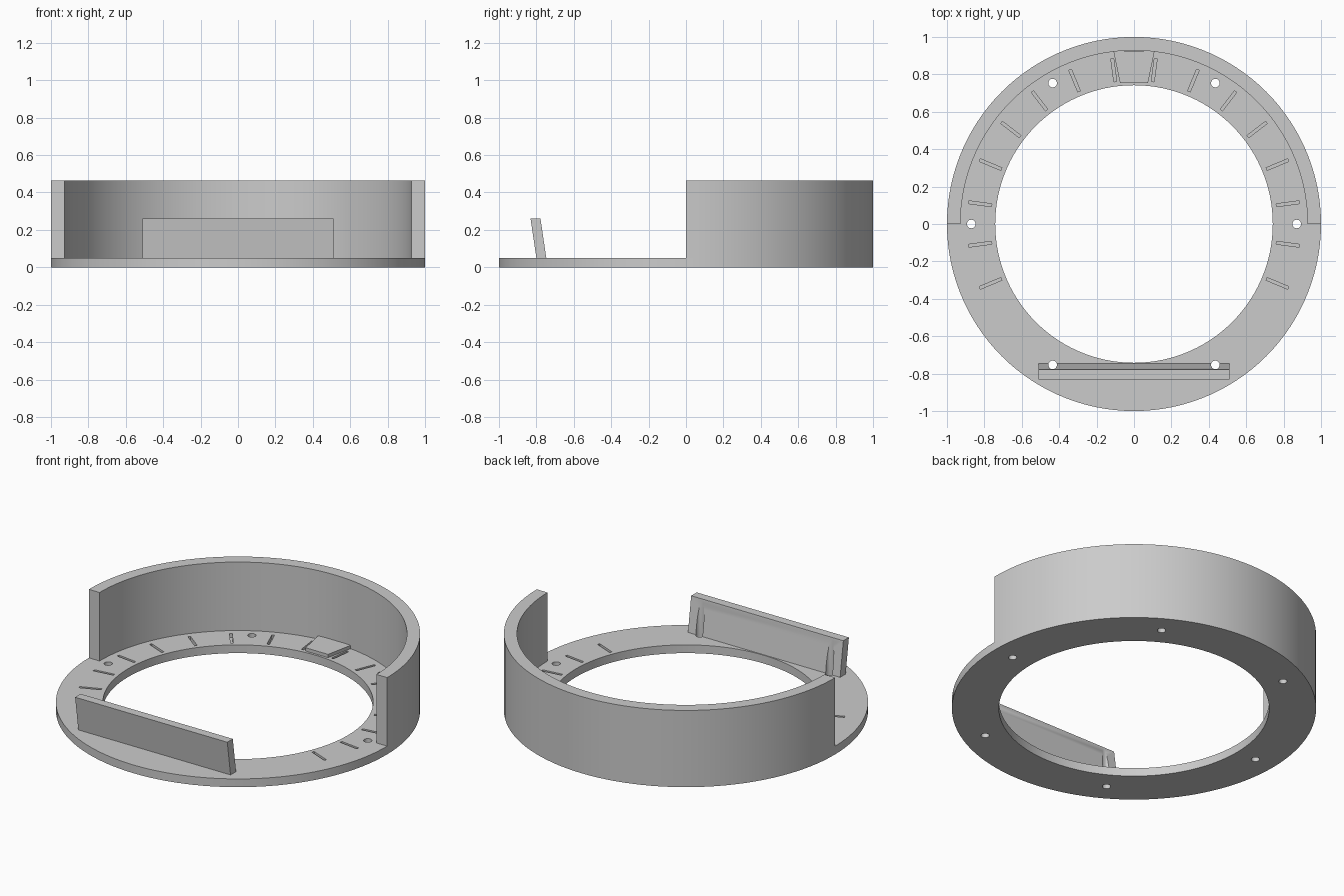
import bpy, bmesh
from math import cos, sin, pi, radians
from mathutils import Matrix, Vector

cube = bpy.data.objects.get("Cube")
if cube:
    bpy.data.objects.remove(cube, do_unlink=True)

INNER, OUTER, WALL_IN = 0.742, 1.0, 0.928
FLOOR, WALL_TOP = 0.05, 0.465
SEGMENTS = 120

grey = bpy.data.materials.new("plain grey")
grey.use_nodes = True
colour = (0.6, 0.6, 0.6, 1)
grey.diffuse_color = colour
grey.node_tree.nodes["Principled BSDF"].inputs["Base Color"].default_value = colour


def finish(name, bm):
    bmesh.ops.recalc_face_normals(bm, faces=bm.faces)
    mesh = bpy.data.meshes.new(name)
    bm.to_mesh(mesh)
    bm.free()
    mesh.materials.append(grey)
    obj = bpy.data.objects.new(name, mesh)
    bpy.context.collection.objects.link(obj)
    return obj


def revolve(name, r0, r1, z0, z1, angle):
    """Sweep a rectangular section around z, from +x."""
    bm = bmesh.new()
    corners = [(r0, 0, z0), (r1, 0, z0), (r1, 0, z1), (r0, 0, z1)]
    section = bm.faces.new([bm.verts.new(c) for c in corners])
    full = angle > 1.99 * pi
    steps = round(SEGMENTS * angle / (2 * pi))
    bmesh.ops.spin(bm, geom=[section, *section.edges, *section.verts],
                   axis=(0, 0, 1), cent=(0, 0, 0), angle=angle, steps=steps)
    if full:
        bmesh.ops.remove_doubles(bm, verts=bm.verts, dist=1e-4)
        caps = [f for f in bm.faces if all(abs(v.co.y) < 1e-4 for v in f.verts)]
        bmesh.ops.delete(bm, geom=caps, context='FACES_ONLY')
    return finish(name, bm)


def prism(name, outline, offset):
    bm = bmesh.new()
    base = bm.faces.new([bm.verts.new(p) for p in outline])
    top = bmesh.ops.extrude_face_region(bm, geom=[base])["geom"]
    verts = [g for g in top if isinstance(g, bmesh.types.BMVert)]
    bmesh.ops.translate(bm, verts=verts, vec=Vector(offset))
    if not any(base.is_valid and f == base for f in bm.faces):
        bm.faces.new([v for v in bm.verts if v not in verts])
    return finish(name, bm)


def add_holes(bm):
    for i in range(6):
        a = radians(60 * i)
        place = Matrix.Translation((0.87 * cos(a), 0.87 * sin(a), 0.2))
        bmesh.ops.create_cone(bm, cap_ends=True, segments=24, radius1=0.023,
                              radius2=0.023, depth=0.8, matrix=place)


def add_slots(bm):
    for i in range(16):
        a = radians(-22.5 + 15 * i)
        place = (Matrix.Rotation(a, 4, 'Z') @ Matrix.Translation((0.83, 0, FLOOR))
                 @ Matrix.Diagonal((0.125, 0.015, 0.05, 1)))
        bmesh.ops.create_cube(bm, size=1, matrix=place)


def cut(obj, *adders):
    """Subtract the shapes and bake the result."""
    bm = bmesh.new()
    for add in adders:
        add(bm)
    cutter = finish("cutter", bm)
    cutter.hide_render = True
    mod = obj.modifiers.new("cut", 'BOOLEAN')
    mod.operation, mod.solver, mod.object = 'DIFFERENCE', 'EXACT', cutter
    graph = bpy.context.evaluated_depsgraph_get()
    baked = bpy.data.meshes.new_from_object(obj.evaluated_get(graph))
    obj.modifiers.clear()
    obj.data = baked
    bpy.data.objects.remove(cutter, do_unlink=True)


# Flat ring with screw holes and radial slots
base_ring = revolve("base_ring", INNER, OUTER, 0, FLOOR, 2 * pi)
cut(base_ring, add_holes, add_slots)

# Half-round wall around the back
back_wall = revolve("back_wall", WALL_IN, OUTER, FLOOR, WALL_TOP, pi)

# Panel leaning outwards at the front, notched by the screw holes
half = 0.51
front_panel = prism("front_panel",
                    [(-half, -0.80, FLOOR), (-half, -0.747, FLOOR),
                     (-half, -0.778, 0.26), (-half, -0.831, 0.26)],
                    (2 * half, 0, 0))
cut(front_panel, add_holes)

# Low tapered pad at the back
back_pad = prism("back_pad",
                 [(-0.075, 0.755, FLOOR), (0.075, 0.755, FLOOR),
                  (0.11, 0.925, FLOOR), (-0.11, 0.925, FLOOR)],
                 (0, 0, 0.02))

# Smooth the round sides, keep the corners sharp
bpy.ops.object.select_all(action='DESELECT')
for obj in (base_ring, back_wall, front_panel, back_pad):
    obj.select_set(True)
bpy.context.view_layer.objects.active = base_ring
bpy.ops.object.shade_smooth_by_angle(angle=radians(30))
